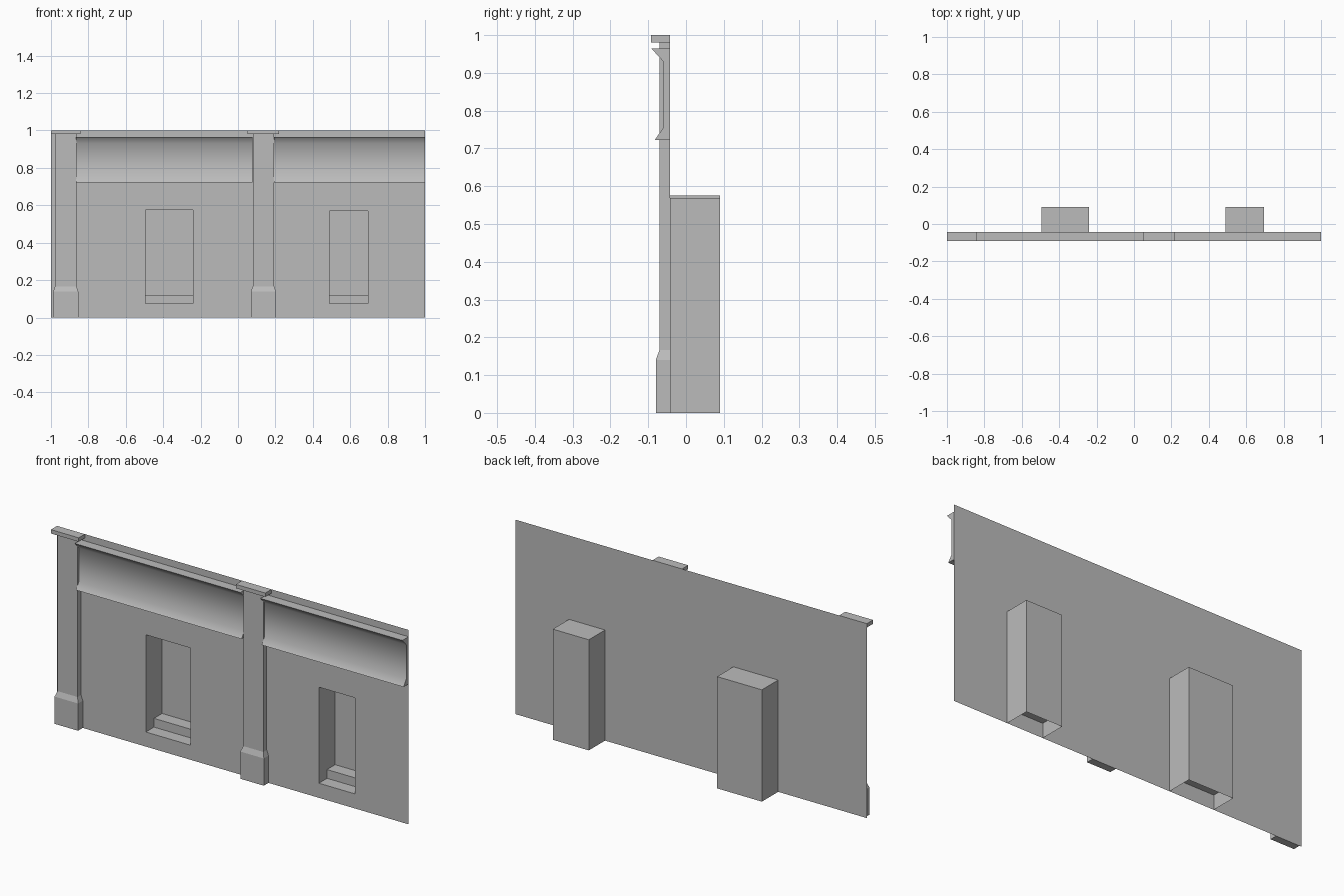
import bpy, bmesh, math

if "Cube" in bpy.data.objects:
    bpy.data.objects.remove(bpy.data.objects["Cube"])

WALL_Y = -0.042     # plane of the thin wall sheet
BACK_Y = 0.09       # back of the niches

grey = bpy.data.materials.new("stone grey")
grey.diffuse_color = (0.5, 0.5, 0.5, 1)
grey.use_nodes = True
grey.node_tree.nodes["Principled BSDF"].inputs["Base Color"].default_value = grey.diffuse_color


def finish(name, bm, smooth=None, closed=True):
    bmesh.ops.remove_doubles(bm, verts=bm.verts, dist=1e-5)
    if closed:
        bmesh.ops.recalc_face_normals(bm, faces=bm.faces)
    me = bpy.data.meshes.new(name)
    bm.to_mesh(me)
    bm.free()
    me.materials.append(grey)
    ob = bpy.data.objects.new(name, me)
    bpy.context.collection.objects.link(ob)
    if smooth:
        bpy.ops.object.select_all(action='DESELECT')
        ob.select_set(True)
        bpy.context.view_layer.objects.active = ob
        bpy.ops.object.shade_smooth_by_angle(angle=math.radians(smooth))
    return ob


def quad(bm, *pts):
    return bm.faces.new([bm.verts.new(p) for p in pts])


def stack(name, levels):
    """Block from levels (x0, x1, front y, z), all flat against the wall."""
    bm = bmesh.new()
    rings = [[bm.verts.new(p) for p in ((x0, y, z), (x1, y, z), (x1, WALL_Y, z), (x0, WALL_Y, z))]
             for x0, x1, y, z in levels]
    for a, b in zip(rings, rings[1:]):
        for i in range(4):
            j = (i + 1) % 4
            bm.faces.new((a[i], a[j], b[j], b[i]))
    bm.faces.new(rings[0][::-1])
    bm.faces.new(rings[-1])
    return finish(name, bm)


# niches: x0, x1, top
niches = {"left": (-0.495, -0.24, 0.575), "right": (0.49, 0.695, 0.569)}
SILL, STEP, MID_Y = 0.075, 0.12, 0.024

# wall sheet with the niche openings left out
bm = bmesh.new()
xs = sorted({-1.0, 1.0} | {v for n in niches.values() for v in n[:2]})
zs = sorted({0, SILL, 1.0} | {n[2] for n in niches.values()})
for xa, xb in zip(xs, xs[1:]):
    for za, zb in zip(zs, zs[1:]):
        xm, zm = (xa + xb) / 2, (za + zb) / 2
        if any(n[0] < xm < n[1] and SILL < zm < n[2] for n in niches.values()):
            continue
        quad(bm, (xa, WALL_Y, za), (xb, WALL_Y, za), (xb, WALL_Y, zb), (xa, WALL_Y, zb))
finish("wall", bm, closed=False)

# niche shells and the steps inside them
for side, (a, b, t) in niches.items():
    bm = bmesh.new()
    quad(bm, (a, BACK_Y, 0), (b, BACK_Y, 0), (b, BACK_Y, t), (a, BACK_Y, t))
    quad(bm, (a, WALL_Y, 0), (a, BACK_Y, 0), (a, BACK_Y, t), (a, WALL_Y, t))
    quad(bm, (b, BACK_Y, 0), (b, WALL_Y, 0), (b, WALL_Y, t), (b, BACK_Y, t))
    quad(bm, (a, BACK_Y, t), (b, BACK_Y, t), (b, WALL_Y, t), (a, WALL_Y, t))
    finish(side + "_niche", bm, closed=False)
    bm = bmesh.new()
    path = [(WALL_Y, SILL), (MID_Y, SILL), (MID_Y, STEP), (BACK_Y, STEP)]
    for (y0, z0), (y1, z1) in zip(path, path[1:]):
        quad(bm, (a, y0, z0), (b, y0, z0), (b, y1, z1), (a, y1, z1))
    finish(side + "_niche_steps", bm, closed=False)

# curved cornice panels between the pilasters
profile = [(WALL_Y, 0.722), (-0.083, 0.722), (-0.06, 0.755), (-0.06, 0.93),
           (-0.092, 0.965), (WALL_Y, 0.965)]
for side, a, b in (("left", -0.865, 0.078), ("right", 0.192, 1.0)):
    bm = bmesh.new()
    face = bm.faces.new([bm.verts.new((a, y, z)) for y, z in profile])
    ext = bmesh.ops.extrude_face_region(bm, geom=[face], use_keep_orig=True)
    moved = [g for g in ext["geom"] if isinstance(g, bmesh.types.BMVert)]
    bmesh.ops.translate(bm, verts=moved, vec=(b - a, 0, 0))
    finish(side + "_cornice", bm, smooth=50)

# pilasters: flared base, shaft and cap
for side, cx, cap in (("left", -0.921, 0.079), ("middle", 0.136, 0.084)):
    s, w = 0.057, 0.067
    stack(side + "_pilaster_base", [(cx - w, cx + w, -0.08, 0), (cx - w, cx + w, -0.08, 0.14),
                                    (cx - s, cx + s, -0.07, 0.167)])
    stack(side + "_pilaster_shaft", [(cx - s, cx + s, -0.07, 0.167), (cx - s, cx + s, -0.07, 0.98)])
    stack(side + "_pilaster_cap", [(cx - cap, cx + cap, -0.092, 0.98),
                                   (cx - cap, cx + cap, -0.092, 1.0)])
